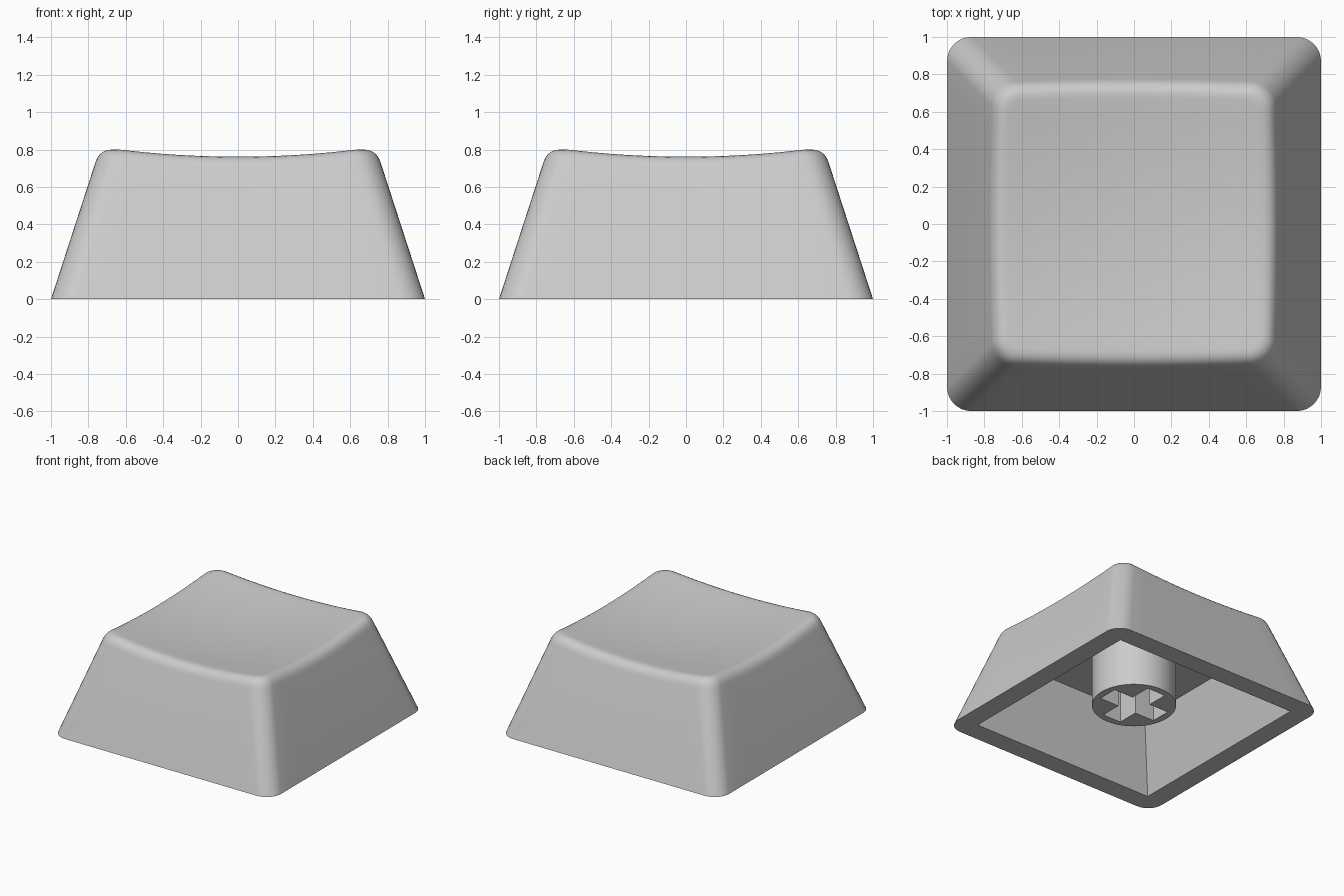
import bpy, bmesh, math
from mathutils import Vector

if "Cube" in bpy.data.objects:
    bpy.data.objects.remove(bpy.data.objects["Cube"])

SLOPE = 0.325       # inward lean of the walls per unit of height
R = 0.13            # plan corner radius
FILLET = 0.075      # setback of the rounded top rim
CEILING = 0.54      # height of the cavity ceiling
ARC, SIDE = 8, 12   # segments per corner and per side

grey = bpy.data.materials.new("light_grey")
grey.diffuse_color = (0.6, 0.6, 0.6, 1)
grey.use_nodes = True
grey.node_tree.nodes["Principled BSDF"].inputs["Base Color"].default_value = grey.diffuse_color


def ring(h, r):
    """Rounded square of half-size h and corner radius r, anticlockwise."""
    arcs = []
    for q in range(4):
        a0 = q * math.pi / 2
        sx, sy = ((1, 1), (-1, 1), (-1, -1), (1, -1))[q]
        c = Vector((sx * (h - r), sy * (h - r), 0))
        arcs.append([c + r * Vector((math.cos(a), math.sin(a), 0))
                     for a in (a0 + math.pi / 2 * i / ARC for i in range(ARC + 1))])
    pts = []
    for q in range(4):
        pts += arcs[q]
        a, b = arcs[q][-1], arcs[(q + 1) % 4][0]
        pts += [a.lerp(b, i / SIDE) for i in range(1, SIDE)]
    return pts


def dish(p):
    return 0.715 + 0.1 * (p.x ** 2 + p.y ** 2)


def at(p, z):
    return Vector((p.x, p.y, z))


def finish(obj):
    obj.data.materials.clear()
    obj.data.materials.append(grey)
    bpy.ops.object.select_all(action='DESELECT')
    obj.select_set(True)
    bpy.context.view_layer.objects.active = obj
    bpy.ops.object.shade_smooth_by_angle(angle=math.radians(30))


# Rim fillet: wall point, sharp edge point and dish point around the perimeter
n = len(ring(1, R))
fillet = [[] for _ in range(7)]
for i in range(n):
    h = 0.75
    for _ in range(5):
        h = 1 - SLOPE * dish(ring(h, R)[i])
    edge = ring(h, R)[i]
    edge = at(edge, dish(edge))
    low = edge.z - FILLET
    wall = at(ring(1 - SLOPE * low, R)[i], low)
    top = ring(h - FILLET, R - FILLET)[i]
    top = at(top, dish(top))
    for j in range(7):
        t = j / 6
        fillet[j].append(wall.lerp(edge, t).lerp(edge.lerp(top, t), t))

# Loft order: cavity ceiling, cavity mouth, outer base, rim fillet, dished top
loops = [[at(p, CEILING) for p in ring(0.836 - SLOPE * CEILING, 0)],
         ring(0.836, 0), ring(1, R)] + fillet
for k in (0.88, 0.75, 0.6, 0.45, 0.3, 0.15):
    loops.append([at(p * k, dish(p * k)) for p in fillet[-1]])

bm = bmesh.new()
rows = [[bm.verts.new(p) for p in loop] for loop in loops]
for a, b in zip(rows, rows[1:]):
    for i in range(n):
        j = (i + 1) % n
        bm.faces.new((a[i], a[j], b[j], b[i]))
bm.faces.new(rows[0])
centre = bm.verts.new((0, 0, dish(Vector((0, 0, 0)))))
for i in range(n):
    bm.faces.new((rows[-1][i], rows[-1][(i + 1) % n], centre))
bmesh.ops.remove_doubles(bm, verts=bm.verts, dist=1e-5)
bmesh.ops.recalc_face_normals(bm, faces=bm.faces)
mesh = bpy.data.meshes.new("cap_shell")
bm.to_mesh(mesh)
bm.free()
shell = bpy.data.objects.new("cap_shell", mesh)
bpy.context.collection.objects.link(shell)
finish(shell)

# Mounting stem: round post with a cross-shaped socket
BOTTOM, RADIUS, ARM, HALF = 0.113, 0.317, 0.26, 0.083
circle = [(RADIUS * math.cos(a), RADIUS * math.sin(a))
          for a in (2 * math.pi * i / 64 for i in range(64))]
cross = []
for q in range(4):
    c, s = ((1, 0), (0, 1), (-1, 0), (0, -1))[q]
    for x, y in ((ARM, -HALF), (ARM, HALF), (HALF, HALF)):
        cross.append((c * x - s * y, s * x + c * y))

curve = bpy.data.curves.new("stem_profile", 'CURVE')
curve.dimensions = '2D'
curve.fill_mode = 'BOTH'
curve.extrude = (CEILING - BOTTOM) / 2
for outline in (circle, cross):
    spline = curve.splines.new('POLY')
    spline.points.add(len(outline) - 1)
    for point, (x, y) in zip(spline.points, outline):
        point.co = (x, y, 0, 1)
    spline.use_cyclic_u = True
profile = bpy.data.objects.new("stem_profile", curve)
bpy.context.collection.objects.link(profile)
bpy.context.view_layer.update()
deps = bpy.context.evaluated_depsgraph_get()
stem_mesh = bpy.data.meshes.new_from_object(profile.evaluated_get(deps))
bpy.data.objects.remove(profile)

bm = bmesh.new()
bm.from_mesh(stem_mesh)
bmesh.ops.remove_doubles(bm, verts=bm.verts, dist=1e-5)
bmesh.ops.recalc_face_normals(bm, faces=bm.faces)
bmesh.ops.translate(bm, verts=bm.verts, vec=(0, 0, (CEILING + BOTTOM) / 2))
bm.to_mesh(stem_mesh)
bm.free()
stem = bpy.data.objects.new("mounting_stem", stem_mesh)
bpy.context.collection.objects.link(stem)
finish(stem)
